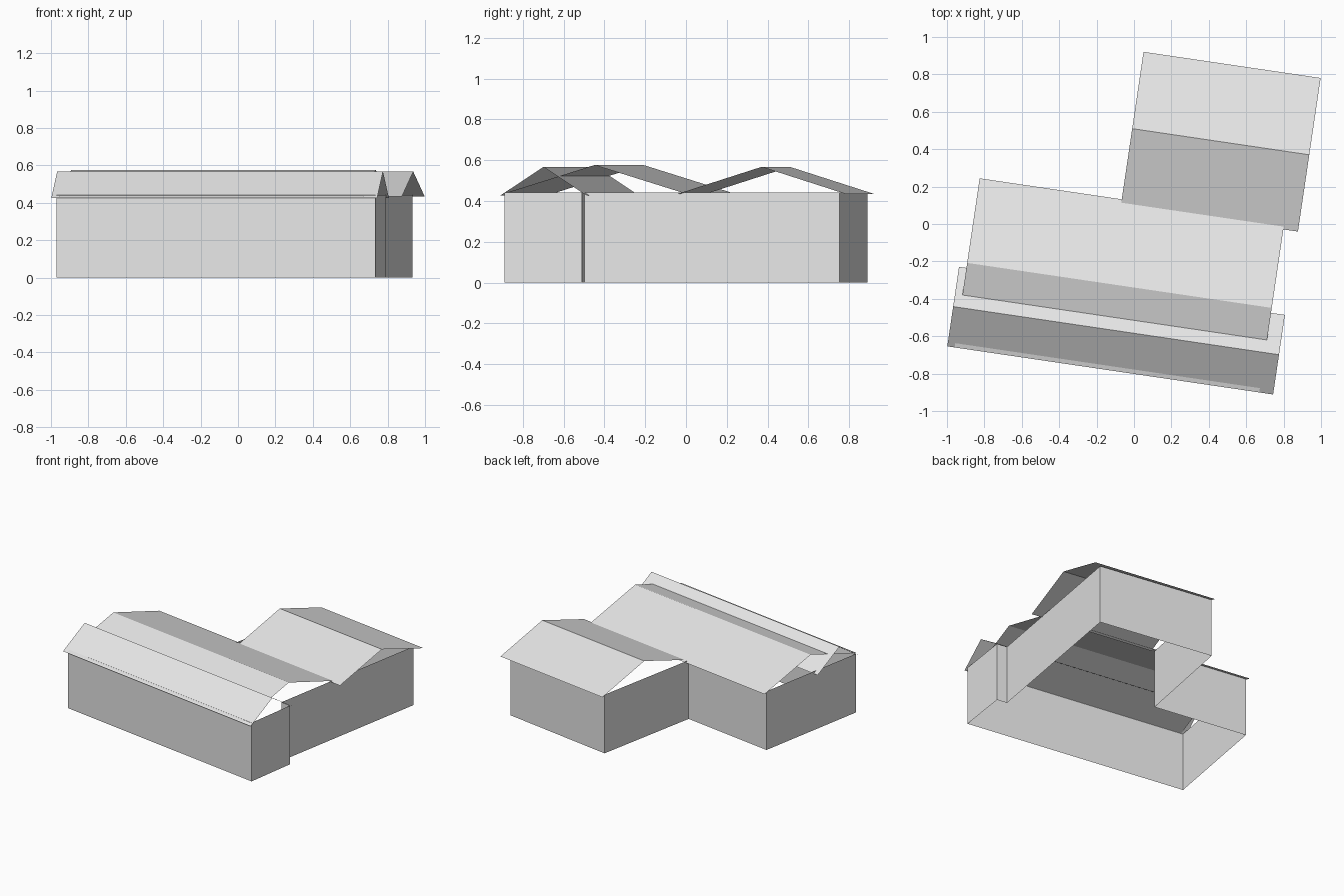
import bpy
import math

if "Cube" in bpy.data.objects:
    bpy.data.objects.remove(bpy.data.objects["Cube"], do_unlink=True)

TURN = math.radians(-8.4)   # the whole building is turned on its plot
WALL_TOP = 0.441

grey = bpy.data.materials.new("light_grey")
grey.use_nodes = True
colour = (0.8, 0.8, 0.8, 1.0)
grey.diffuse_color = colour
grey.node_tree.nodes["Principled BSDF"].inputs["Base Color"].default_value = colour


def add_sheet(name, path, offset):
    """Sweep an open or closed path of points along an offset into flat quads."""
    closed = path[0] == path[-1]
    points = path[:-1] if closed else path
    n = len(points)
    verts = list(points) + [tuple(p + o for p, o in zip(pt, offset)) for pt in points]
    faces = []
    for i in range(n if closed else n - 1):
        j = (i + 1) % n
        faces.append((i, j, n + j, n + i))
    mesh = bpy.data.meshes.new(name)
    mesh.from_pydata(verts, [], faces)
    mesh.materials.append(grey)
    obj = bpy.data.objects.new(name, mesh)
    obj.rotation_euler.z = TURN
    bpy.context.collection.objects.link(obj)
    return obj


def add_roof(name, left, right, ridge, half, eave_z, ridge_z):
    """Open gable roof: two thin slopes meeting at a ridge."""
    profile = [(right, ridge - half, eave_z),
               (right, ridge, ridge_z),
               (right, ridge + half, eave_z)]
    # swept from right to left so that the normals face up
    return add_sheet(name, profile[::-1], (left - right, 0, 0))


# Outer walls: one open shell around the stepped floor plan
plan = [(-0.867, -0.772), (0.857, -0.772), (0.857, -0.389), (0.777, -0.389),
        (0.813, 0.882), (-0.075, 0.888), (-0.11, 0.09), (-0.84, 0.09)]
outline = [(x, y, 0.0) for x, y in plan]
add_sheet("outer_walls", outline + outline[:1], (0, 0, WALL_TOP))

# Three gable roofs that cross each other
add_roof("front_roof", -0.892, 0.869, -0.578, 0.215, 0.426, 0.567)
add_roof("middle_roof", -0.852, 0.794, -0.336, 0.457, 0.434, 0.576)
add_roof("rear_roof", -0.084, 0.873, 0.503, 0.415, 0.435, 0.567)
